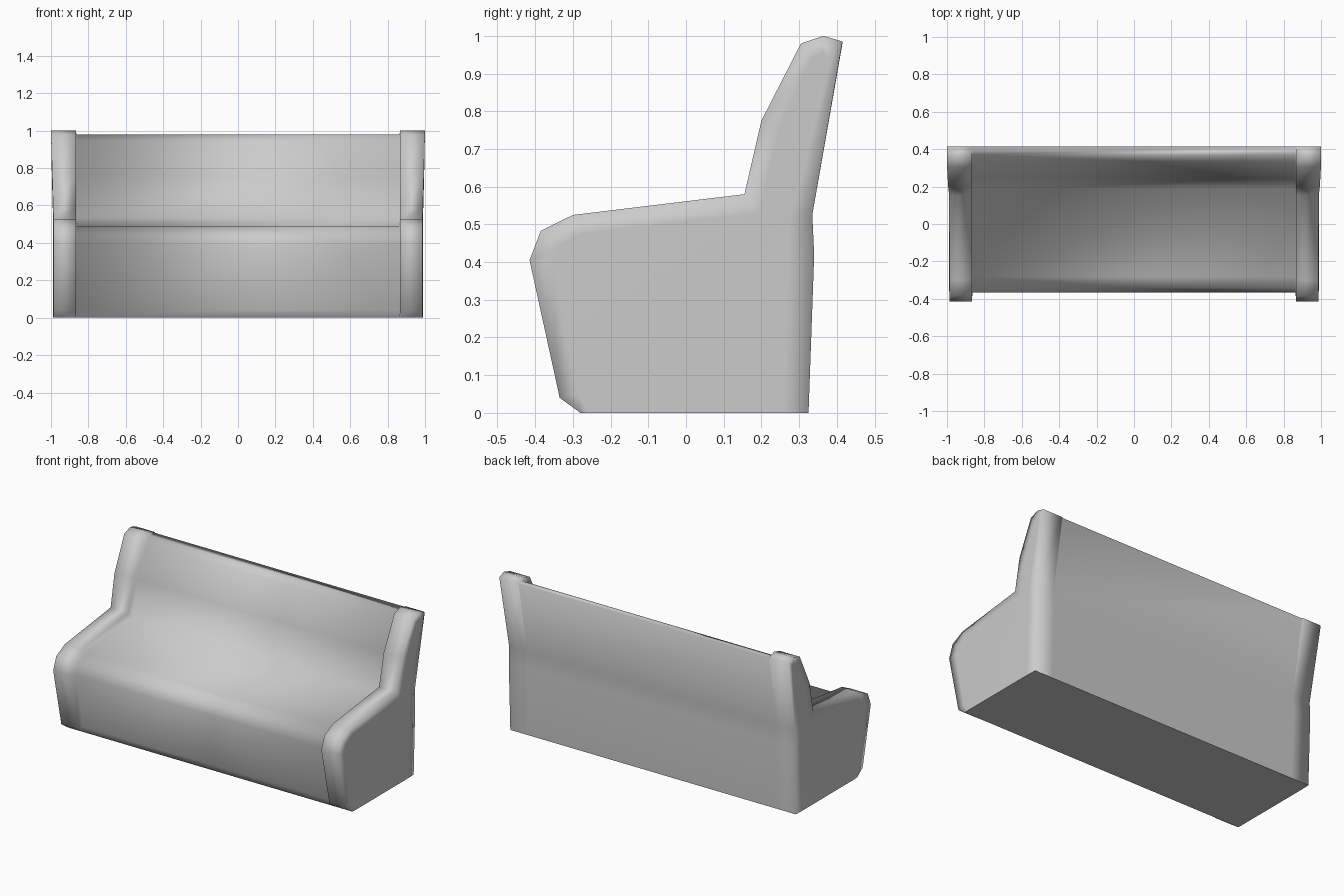
import bpy, bmesh

old = bpy.data.objects.get("Cube")
if old:
    bpy.data.objects.remove(old, do_unlink=True)

# One plain grey for the whole bench
grey = bpy.data.materials.new("light_grey")
grey.use_nodes = True
colour = (0.6, 0.6, 0.6, 1)
grey.diffuse_color = colour
grey.node_tree.nodes["Principled BSDF"].inputs["Base Color"].default_value = colour

# Matching side outlines (y, z), listed from the front foot up and over to the back foot
arm = [(-.28, 0), (-.335, .04), (-.415, .405), (-.385, .483), (-.30, .525), (.155, .58),
       (.2, .775), (.305, .98), (.365, 1), (.415, .985), (.335, .525), (.34, .42), (.325, 0)]
seat = [(-.28, 0), (-.295, .04), (-.365, .39), (-.34, .45), (-.28, .488), (.19, .535),
        (.24, .755), (.335, .945), (.37, .978), (.415, .98), (.335, .525), (.34, .42), (.325, 0)]
panel = [(-.26, 0), (-.285, .05), (-.355, .40), (-.335, .445), (-.28, .475), (.195, .53),
         (.25, .76), (.335, .94), (.365, .955), (.375, .94), (.275, .525), (.27, .42), (.255, 0)]


def rim_x(z):
    """Outer side leans out slightly towards the top."""
    return .986 + .014 * max(0, (z - .5) / .5)


def section(bm, outline, side, x_at):
    return [bm.verts.new((side * x_at(z), y, z)) for y, z in outline]


# Cross-sections from the outer face of an arm inward to the seat
steps = [(panel, lambda z: rim_x(z) + .002 * (z < .9)),
         (arm, rim_x),
         (arm, lambda z: .866),
         (seat, lambda z: .864)]

bm = bmesh.new()
rings = [section(bm, o, -1, f) for o, f in steps]
rings += [section(bm, o, 1, f) for o, f in reversed(steps)]

# Skin the arms, seat, backrest and underside as one continuous shell
for a, b in zip(rings, rings[1:]):
    for i in range(len(a)):
        j = (i + 1) % len(a)
        bm.faces.new((a[i], a[j], b[j], b[i]))
bm.faces.new(rings[0])
bm.faces.new(rings[-1])
bmesh.ops.remove_doubles(bm, verts=bm.verts, dist=.003)
bmesh.ops.recalc_face_normals(bm, faces=bm.faces)
for face in bm.faces:
    # The underside and its narrow lip stay flat
    face.smooth = True
    if face.normal.z < -.95:
        for edge in face.edges:
            edge.smooth = False

mesh = bpy.data.meshes.new("bench_shell")
bm.to_mesh(mesh)
bm.free()
mesh.materials.append(grey)
bench = bpy.data.objects.new("bench_shell", mesh)
bpy.context.collection.objects.link(bench)
